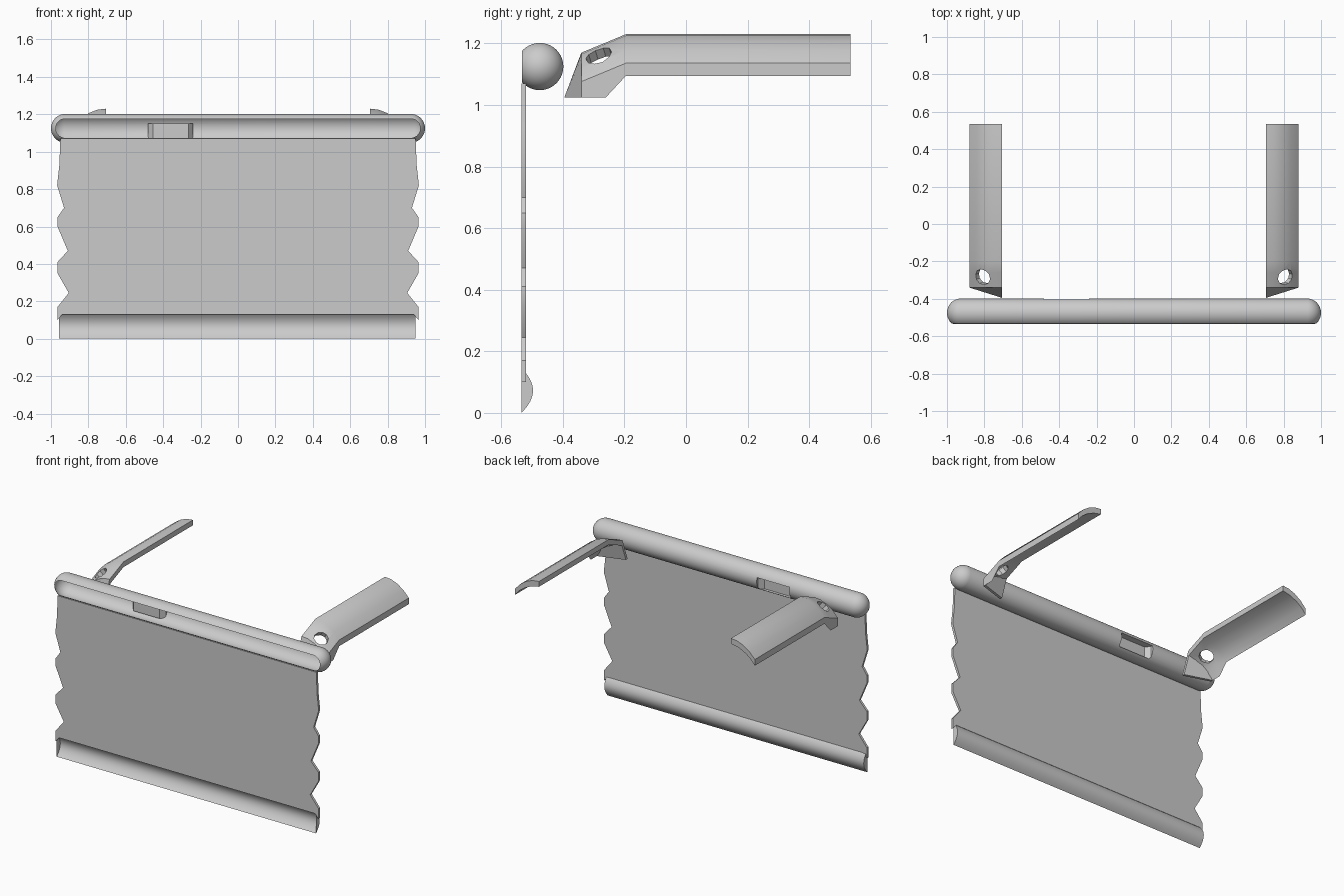
import bpy, bmesh
from math import radians
from mathutils import Vector, Matrix

if "Cube" in bpy.data.objects:
    bpy.data.objects.remove(bpy.data.objects["Cube"])


def finish(name, bm, angle=30):
    bmesh.ops.recalc_face_normals(bm, faces=bm.faces[:])
    me = bpy.data.meshes.new(name)
    bm.to_mesh(me)
    bm.free()
    ob = bpy.data.objects.new(name, me)
    bpy.context.collection.objects.link(ob)
    if angle:
        activate(ob)
        bpy.ops.object.shade_smooth_by_angle(angle=radians(angle))
    return ob


def activate(ob):
    bpy.ops.object.select_all(action='DESELECT')
    ob.select_set(True)
    bpy.context.view_layer.objects.active = ob


def loft(bm, sections, closed=True, caps=True):
    rings = [[bm.verts.new(p) for p in s] for s in sections]
    n = len(rings[0])
    for a, b in zip(rings, rings[1:]):
        for i in range(n if closed else n - 1):
            j = (i + 1) % n
            bm.faces.new((a[i], a[j], b[j], b[i]))
    if caps:
        bm.faces.new(rings[0])
        bm.faces.new(rings[-1])


def cut(ob, cutter):
    m = ob.modifiers.new("cut", 'BOOLEAN')
    m.operation = 'DIFFERENCE'
    m.object = cutter
    activate(ob)
    bpy.ops.object.modifier_apply(modifier=m.name)
    bpy.data.objects.remove(cutter, do_unlink=True)


# Top tube: capsule along x with a recess in its back
R = 0.077
bm = bmesh.new()
bmesh.ops.create_uvsphere(bm, u_segments=40, v_segments=17, radius=R)
bmesh.ops.rotate(bm, verts=bm.verts[:], matrix=Matrix.Rotation(radians(90), 3, 'Y'))
for v in bm.verts:
    v.co.x += (1 - R) * (1 if v.co.x > 0 else -1)
bmesh.ops.translate(bm, verts=bm.verts[:], vec=(0, -0.475, 1.125))
tube = finish("top_tube", bm)

bm = bmesh.new()
outline = [(-0.455, -0.445), (-0.265, -0.445), (-0.24, -0.415), (-0.24, -0.35),
           (-0.48, -0.35), (-0.48, -0.415)]
loft(bm, [[(x, y, z) for x, y in outline] for z in (1.067, 1.15)])
cut(tube, finish("recess_cutter", bm, 0))

# Open the front of the tube as a long slot
bm = bmesh.new()
bm.from_mesh(tube.data)
bmesh.ops.bisect_plane(bm, geom=bm.verts[:] + bm.edges[:] + bm.faces[:],
                       plane_co=(0, -0.532, 0), plane_no=(0, -1, 0), clear_outer=True)
bm.to_mesh(tube.data)
bm.free()
activate(tube)
bpy.ops.object.shade_smooth_by_angle(angle=radians(30))

# Hanging sheet with ragged sides
edge = [(0.94, 0.13), (0.965, 0.10), (0.965, 0.17), (0.905, 0.245), (0.965, 0.35),
        (0.965, 0.41), (0.91, 0.47), (0.965, 0.60), (0.965, 0.65), (0.93, 0.70),
        (0.967, 0.82), (0.955, 0.93), (0.95, 1.07)]
side = edge + [(-x, z) for x, z in reversed(edge)]
bm = bmesh.new()
loft(bm, [[(x, y, z) for x, z in side] for y in (-0.535, -0.519)])
finish("hanging_sheet", bm)

# Bottom bar: half-round trough, open to the front, closed at the ends
arc = [(-0.535 + 0.038 * (1 - t * t), 0.0725 + 0.0725 * t)
       for t in [i / 8 - 1 for i in range(17)]]
bm = bmesh.new()
loft(bm, [[(x, y, z) for y, z in arc] for x in (-0.957, 0.948)], closed=False)
finish("bottom_bar", bm)

# Arms: curved shell that bends down toward the tube
top = [(0.705, 1.23), (0.75, 1.225), (0.795, 1.208), (0.84, 1.178), (0.88, 1.136)]
under = [(0.88, 1.095), (0.85, 1.13), (0.81, 1.16), (0.76, 1.183), (0.705, 1.195)]


def section(y, drop, hem):
    pts = [(x, y, z - drop) for x, z in top + under]
    pts[5] = (0.88, y, hem)
    return pts


bm = bmesh.new()
loft(bm, [section(0.535, 0, 1.095), section(-0.195, 0, 1.095),
          section(-0.26, 0.027, 1.025), section(-0.34, 0.06, 1.025)])
arm = finish("side_arm", bm)

# Round hole through the bent part of the arm
bm = bmesh.new()
axis = Vector((0.6, -0.25, 0.8)).normalized()
mat = Matrix.Translation((0.802, -0.28, 1.15)) @ axis.to_track_quat('Z', 'Y').to_matrix().to_4x4()
bmesh.ops.create_cone(bm, cap_ends=True, segments=10, radius1=0.044, radius2=0.044,
                      depth=0.18, matrix=mat)
cut(arm, finish("hole_cutter", bm, 0))

# Slanted end plate at the front of each arm
bm = bmesh.new()
face = [(x, -0.34, z - 0.06) for x, z in top] + [(0.88, -0.34, 1.025), (0.705, -0.395, 1.025)]
loft(bm, [face, [(x, y + 0.018, z) for x, y, z in face]])
plate = finish("arm_end_plate", bm)

for ob in (arm, plate):
    m = ob.modifiers.new("mirror", 'MIRROR')
    m.use_axis = (True, False, False)
    m.use_clip = False
